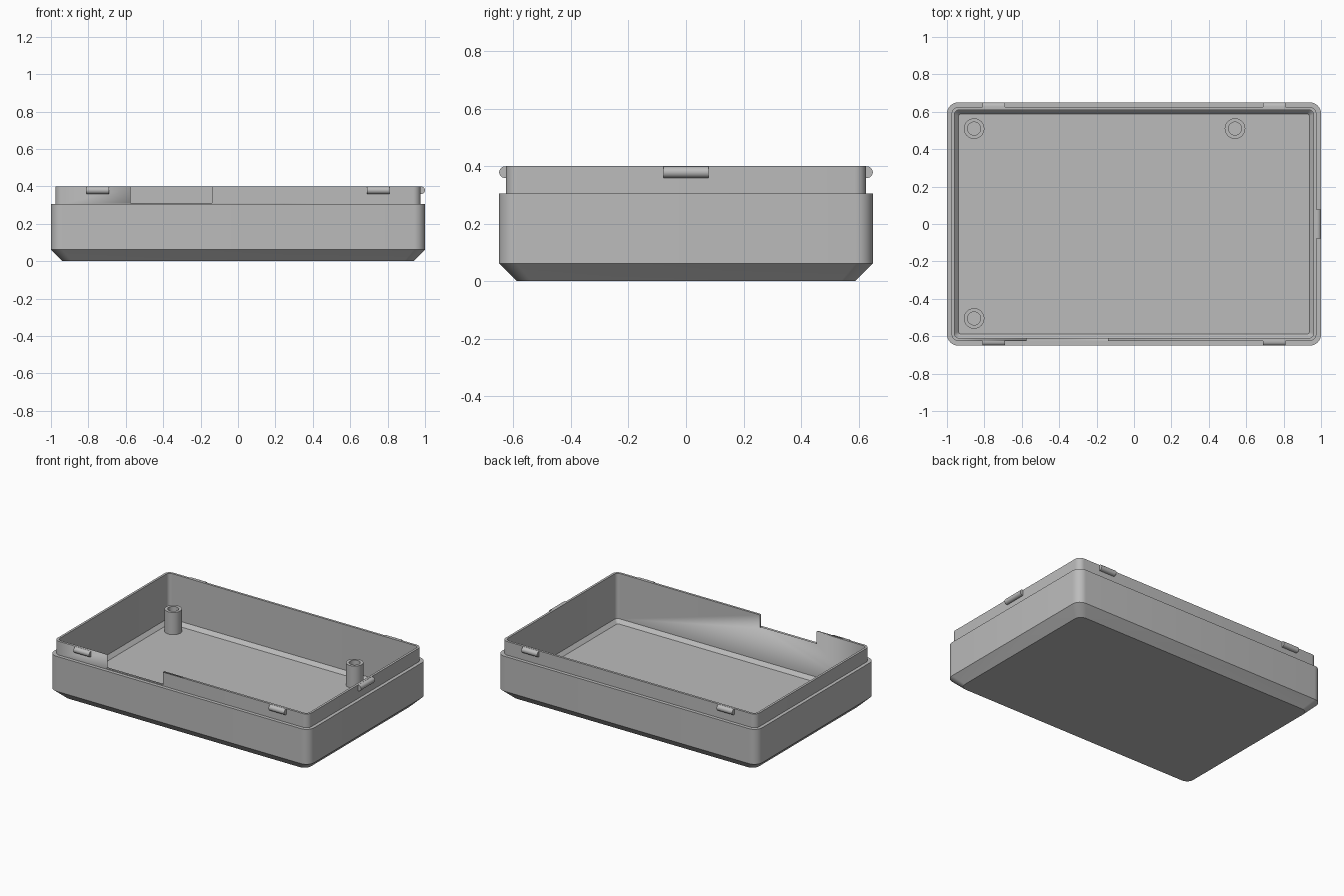
import bpy, bmesh, math
from mathutils import Vector

if "Cube" in bpy.data.objects:
    bpy.data.objects.remove(bpy.data.objects["Cube"])

HX, HY = 1.0, 0.65

grey = bpy.data.materials.new("light grey plastic")
grey.diffuse_color = (0.5, 0.5, 0.5, 1)
grey.use_nodes = True
grey.node_tree.nodes["Principled BSDF"].inputs["Base Color"].default_value = grey.diffuse_color


def finish(bm, name):
    """Turn a bmesh into a named object with sharp-edge smooth shading."""
    bmesh.ops.recalc_face_normals(bm, faces=bm.faces)
    mesh = bpy.data.meshes.new(name)
    bm.to_mesh(mesh)
    bm.free()
    mesh.materials.append(grey)
    ob = bpy.data.objects.new(name, mesh)
    bpy.context.collection.objects.link(ob)
    bpy.ops.object.select_all(action='DESELECT')
    ob.select_set(True)
    bpy.context.view_layer.objects.active = ob
    bpy.ops.object.shade_smooth_by_angle(angle=math.radians(30))
    return ob


def bridge(bm, a, b):
    for i in range(len(a)):
        j = (i + 1) % len(a)
        bm.faces.new((a[i], a[j], b[j], b[i]))


def rounded_loop(bm, inset, z, radius, seg=8):
    """Rounded rectangle of vertices, inset from the outer footprint."""
    verts = []
    for k, (sx, sy) in enumerate([(1, 1), (-1, 1), (-1, -1), (1, -1)]):
        cx, cy = sx * (HX - inset - radius), sy * (HY - inset - radius)
        for i in range(seg + 1):
            a = math.pi / 2 * (k + i / seg)
            verts.append(bm.verts.new((cx + radius * math.cos(a),
                                       cy + radius * math.sin(a), z)))
    return verts


# Tray: outside chamfer, wall, step, lip, then down the inside to the floor
profile = [(0.062, 0.0, 0.05), (0.0, 0.062, 0.06), (0.0, 0.305, 0.06),
           (0.024, 0.305, 0.04), (0.024, 0.40, 0.04), (0.04, 0.40, 0.025),
           (0.04, 0.085, 0.025), (0.062, 0.06, 0.012)]
bm = bmesh.new()
loops = [rounded_loop(bm, *p) for p in profile]
for a, b in zip(loops, loops[1:]):
    bridge(bm, a, b)
bm.faces.new(loops[0])
bm.faces.new(loops[-1])
tray = finish(bm, "tray")

# Notch cut out of the front lip
bm = bmesh.new()
bmesh.ops.create_cube(bm, size=1)
bmesh.ops.scale(bm, verts=bm.verts, vec=(0.435, 0.10, 0.19))
bmesh.ops.translate(bm, verts=bm.verts, vec=(-0.3575, -0.62, 0.405))
cutter = finish(bm, "notch_cutter")
cutter.hide_render = True
mod = tray.modifiers.new("notch", 'BOOLEAN')
mod.operation = 'DIFFERENCE'
mod.solver = 'EXACT'
mod.object = cutter
bpy.context.view_layer.objects.active = tray
bpy.ops.object.modifier_apply(modifier=mod.name)
bpy.data.objects.remove(cutter)


# Hollow screw posts on the floor
def post(name, x, y, n=32):
    bm = bmesh.new()
    rings = []
    for r, z in [(0.055, 0.058), (0.055, 0.215), (0.035, 0.215), (0.035, 0.061)]:
        rings.append([bm.verts.new((x + r * math.cos(2 * math.pi * i / n),
                                    y + r * math.sin(2 * math.pi * i / n), z))
                      for i in range(n)])
    for a, b in zip(rings, rings[1:]):
        bridge(bm, a, b)
    bm.faces.new(rings[0])
    bm.faces.new(rings[-1])
    finish(bm, name)


post("post_back_left", -0.855, 0.51)
post("post_back_right", 0.54, 0.51)
post("post_front_left", -0.855, -0.505)


# Snap clips: D-shaped bars on the outside of the lip
def clip(name, centre, out, length, r=0.02, seg=10):
    bm = bmesh.new()
    centre, out = Vector(centre), Vector(out)
    along = Vector((-out.y, out.x, 0))
    section = [(-0.012, -r)]
    section += [(r * math.cos(a), r * math.sin(a)) for a in
                (math.pi * (i / seg - 0.5) for i in range(seg + 1))]
    section += [(-0.012, r)]
    ends = [[bm.verts.new(centre + along * s * length / 2 + out * d
                          + Vector((0, 0, z))) for d, z in section]
            for s in (-1, 1)]
    bridge(bm, *ends)
    for e in ends:
        bm.faces.new(e)
    finish(bm, name)


for sy, side in ((-1, "front"), (1, "back")):
    for sx, hand in ((-1, "left"), (1, "right")):
        clip(f"clip_{side}_{hand}", (sx * 0.75, sy * (HY - 0.02), 0.379),
             (0, sy, 0), 0.12)
clip("clip_right_side", (HX - 0.02, 0, 0.379), (1, 0, 0), 0.155)
